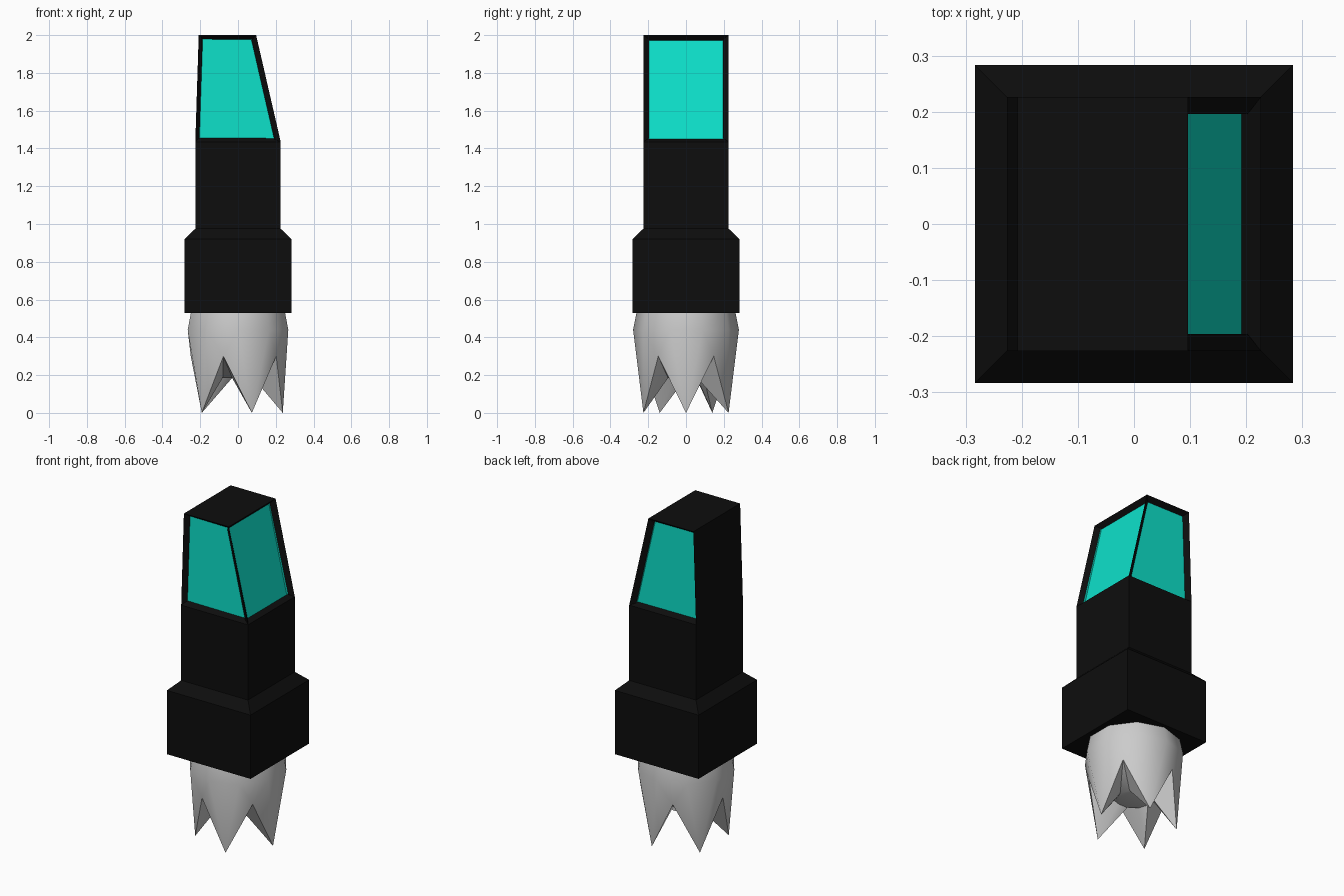
import bpy, bmesh
from math import sin, cos, radians

if "Cube" in bpy.data.objects:
    bpy.data.objects.remove(bpy.data.objects["Cube"])


def material(name, rgb):
    m = bpy.data.materials.new(name)
    m.diffuse_color = (*rgb, 1)
    m.use_nodes = True
    m.node_tree.nodes["Principled BSDF"].inputs["Base Color"].default_value = m.diffuse_color
    return m


def rect(x0, x1, y, z):
    return [(x0, -y, z), (x1, -y, z), (x1, y, z), (x0, y, z)]


def ring(r, z, start, n=10):
    return [(r * cos(radians(start + 360 / n * i)),
             r * sin(radians(start + 360 / n * i)), z) for i in range(n)]


def loft(bm, loops):
    """Skin matching loops from first to last and cap both ends."""
    vs = [[bm.verts.new(p) for p in loop] for loop in loops]
    n = len(vs[0])
    rows = []
    for a, b in zip(vs, vs[1:]):
        rows.append([bm.faces.new((a[i], a[(i + 1) % n], b[(i + 1) % n], b[i]))
                     for i in range(n)])
    bm.faces.new(vs[0][::-1])
    bm.faces.new(vs[-1])
    bm.normal_update()
    return rows


def finish(bm, name, mats=()):
    bmesh.ops.recalc_face_normals(bm, faces=bm.faces[:])
    me = bpy.data.meshes.new(name)
    bm.to_mesh(me)
    bm.free()
    for m in mats:
        me.materials.append(m)
    ob = bpy.data.objects.new(name, me)
    bpy.context.collection.objects.link(ob)
    return ob


# housing: wide collar, square shaft and sloped head with recessed windows
bm = bmesh.new()
rows = loft(bm, [rect(-.283, .283, .283, .53), rect(-.283, .283, .283, .92),
                 rect(-.226, .226, .226, .975), rect(-.226, .226, .226, 1.435),
                 rect(-.208, .096, .226, 2.0)])
windows = rows[-1][:3]                       # front, right and back
bmesh.ops.inset_individual(bm, faces=windows, thickness=.03, depth=-.03)
for f in windows:
    f.material_index = 1
finish(bm, "housing", [material("black", (.004, .004, .004)),
                       material("teal", (.004, .75, .59))])

# claw: ten-sided cup ending in five pointed teeth around a hollow
bm = bmesh.new()
tips, valleys = ring(.237, 0, 0, 5), ring(.25, .30, 36, 5)
edge = [bm.verts.new(p) for pair in zip(tips, valleys) for p in pair]
top = [bm.verts.new(p) for p in ring(.258, .55, 18)]
belly = [bm.verts.new(p) for p in ring(.28, .44, 18)]
inner = [bm.verts.new(p) for p in ring(.10, .185, 0)]
for i in range(10):
    j = (i + 1) % 10
    bm.faces.new((belly[i], belly[j], top[j], top[i]))
    bm.faces.new((edge[j], belly[j], belly[i]))
    bm.faces.new((edge[i], edge[j], belly[i]))
    bm.faces.new((edge[j], edge[i], inner[i]))
    bm.faces.new((edge[j], inner[i], inner[j]))
bm.faces.new(top)
bm.faces.new(inner[::-1])
claw = finish(bm, "claw")
bpy.context.view_layer.objects.active = claw
claw.select_set(True)
bpy.ops.object.shade_smooth_by_angle(angle=radians(42))
